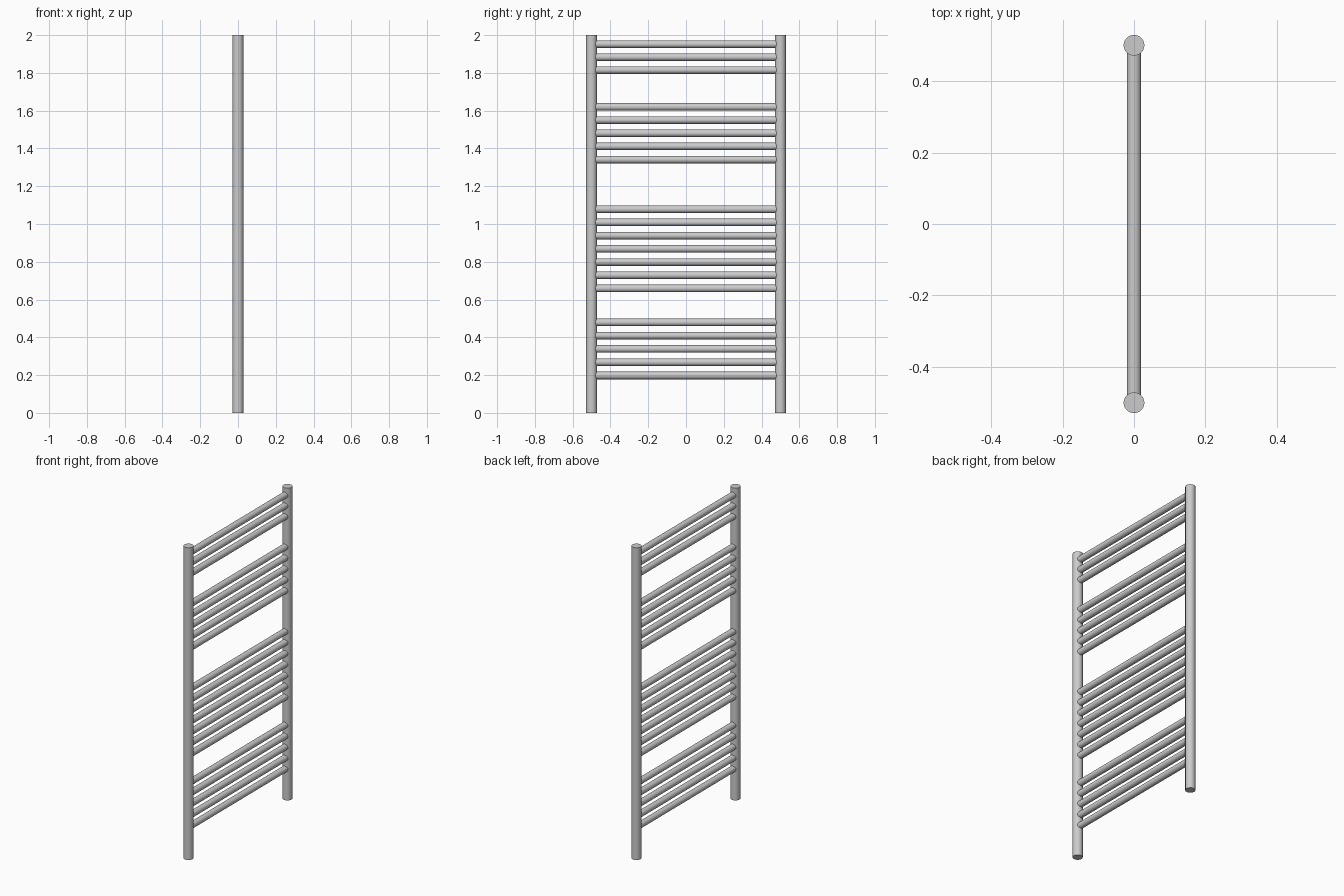
import bpy, math

if "Cube" in bpy.data.objects:
    bpy.data.objects.remove(bpy.data.objects["Cube"])

POST_R, RUNG_R, POST_Y, HEIGHT = 0.029, 0.02, 0.5, 2.0


def tube(name, radius, length, location, rotation=(0, 0, 0)):
    bpy.ops.mesh.primitive_cylinder_add(vertices=32, radius=radius, depth=length,
                                        location=location, rotation=rotation)
    obj = bpy.context.object
    obj.name = name
    bpy.ops.object.shade_smooth_by_angle(angle=math.radians(30))
    return obj


# Upright collector pipes
for side, label in ((-1, "front"), (1, "back")):
    tube(f"{label}_upright_pipe", POST_R, HEIGHT, (0, side * POST_Y, HEIGHT / 2))

# Groups of horizontal rungs: (lowest z, highest z, count)
groups = [(0.198, 0.479, 5), (0.659, 1.078, 7), (1.341, 1.62, 5), (1.815, 1.952, 3)]
for g, (low, high, count) in enumerate(groups, 1):
    for i in range(count):
        z = low + (high - low) * i / (count - 1)
        tube(f"rung_group{g}_{i + 1}", RUNG_R, 2 * (POST_Y - 0.015), (0, 0, z),
             (math.pi / 2, 0, 0))
